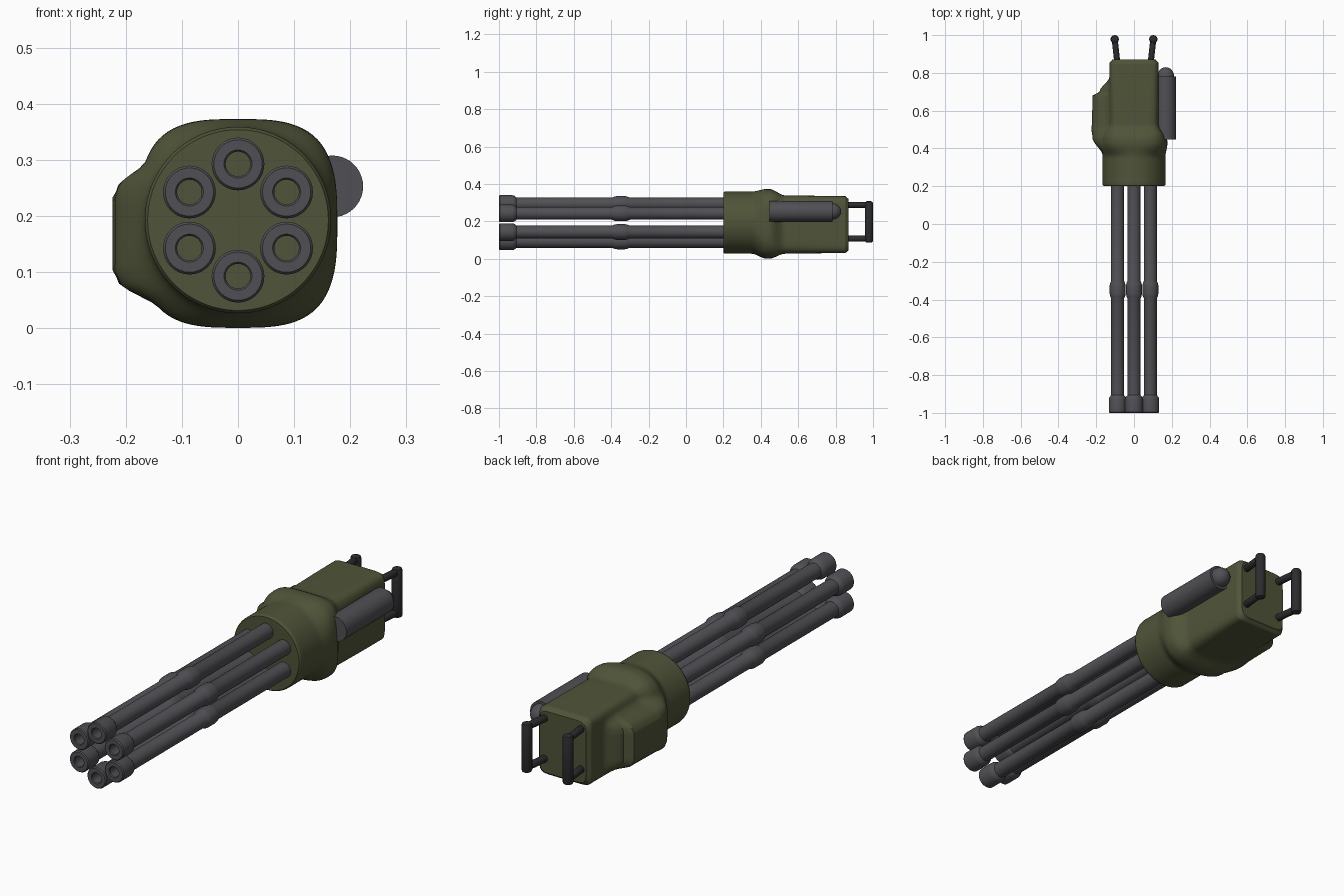
import bpy, bmesh, math
from mathutils import Vector

if "Cube" in bpy.data.objects:
    bpy.data.objects.remove(bpy.data.objects["Cube"])


def material(name, rgb):
    m = bpy.data.materials.new(name)
    m.diffuse_color = (*rgb, 1)
    m.use_nodes = True
    m.node_tree.nodes["Principled BSDF"].inputs["Base Color"].default_value = m.diffuse_color
    return m


GREEN = material("olive_paint", (0.08, 0.088, 0.04))
STEEL = material("gunmetal", (0.08, 0.08, 0.09))
BLACK = material("black_grip", (0.025, 0.025, 0.027))


def finish(name, bm, mat, angle=35):
    bmesh.ops.remove_doubles(bm, verts=bm.verts, dist=1e-5)
    bmesh.ops.recalc_face_normals(bm, faces=bm.faces)
    me = bpy.data.meshes.new(name)
    bm.to_mesh(me)
    bm.free()
    me.materials.append(mat)
    ob = bpy.data.objects.new(name, me)
    bpy.context.collection.objects.link(ob)
    bpy.ops.object.select_all(action='DESELECT')
    ob.select_set(True)
    bpy.context.view_layer.objects.active = ob
    bpy.ops.object.shade_smooth_by_angle(angle=math.radians(angle))
    return ob


def skin(bm, rings):
    for a, b in zip(rings, rings[1:]):
        n = len(a)
        for i in range(n):
            bm.faces.new((a[i], a[(i + 1) % n], b[(i + 1) % n], b[i]))


def lathe(name, profile, origin, axis, mat, seg=32):
    """Revolve (radius, distance along axis) points around an axis."""
    q = Vector(axis).to_track_quat('Z', 'Y')
    bm = bmesh.new()
    rings = []
    for r, h in profile:
        rings.append([bm.verts.new(Vector(origin) + q @ Vector(
            (r * math.cos(2 * math.pi * i / seg), r * math.sin(2 * math.pi * i / seg), h)))
            for i in range(seg)])
    skin(bm, rings)
    # collapse the poles and drop degenerate faces
    bmesh.ops.dissolve_degenerate(bm, dist=1e-6, edges=bm.edges)
    return finish(name, bm, mat)


def rod(name, a, b, r, mat):
    a, b = Vector(a), Vector(b)
    d = (b - a).length
    e = r * 0.5
    prof = [(0, 0), (r * 0.5, 0), (r * 0.87, e * 0.4), (r, e),
            (r, d - e), (r * 0.87, d - e * 0.4), (r * 0.5, d), (0, d)]
    return lathe(name, prof, a, b - a, mat, 20)


def table(keys, y):
    """Piecewise smooth interpolation of keyed rows."""
    if y <= keys[0][0]:
        return keys[0][1:]
    for k0, k1 in zip(keys, keys[1:]):
        if y <= k1[0]:
            t = (y - k0[0]) / (k1[0] - k0[0])
            t = t * t * (3 - 2 * t)
            return [p + (q - p) * t for p, q in zip(k0[1:], k1[1:])]
    return keys[-1][1:]


# Housing: round collar lofted through a swelling into a rounded box
# columns: y, half width, half height, centre z, squareness
SECTIONS = [(0.20, .161, .161, .193, 2), (0.208, .166, .166, .193, 2),
            (0.35, .166, .166, .193, 2), (0.43, .177, .186, .187, 3.1),
            (0.445, .176, .186, .187, 3.2), (0.53, .132, .156, .183, 6),
            (0.85, .130, .152, .183, 9), (0.87, .116, .138, .183, 8)]
# Side bulge on the left: strength along y and across z
BULGE_Y = [(.37, 0), (.46, .93), (.49, 1), (.68, .95), (.70, .55), (.78, 0)]
BULGE_Z = [(.062, 1), (.082, .88), (.13, 0)]

ys = [.20, .203, .206, .208] + [.22 + .01 * i for i in range(64)]
ys += [.855, .86, .865, .87]
bm = bmesh.new()
rings = []
N = 112
for y in ys:
    rx, rz, cz, n = table(SECTIONS, y)
    wy = table(BULGE_Y, y)[0]
    ring = []
    for i in range(N):
        t = 2 * math.pi * i / N
        c, s = math.cos(t), math.sin(t)
        k = (abs(c) ** n + abs(s) ** n) ** (-1 / n)
        x, z = rx * c * k, cz + rz * s * k
        if x < -0.07:
            x += (-0.224 - x) * wy * table(BULGE_Z, abs(z - .168))[0]
        ring.append(bm.verts.new((x, y, z)))
    rings.append(ring)
skin(bm, rings)
bm.faces.new(rings[0])
bm.faces.new(rings[-1])
finish("housing", bm, GREEN, 45)

# Six hollow barrels with muzzle collars and mid bands
BARREL = [(.022, 1.21), (.022, .004), (.025, 0), (.043, 0), (.047, .005), (.047, .072),
          (.044, .082), (.034, .094), (.034, .605), (.040, .618), (.042, .63),
          (.042, .675), (.040, .685), (.034, .70), (.034, 1.21)]
for i in range(6):
    a = math.radians(90 + 60 * i)
    lathe(f"barrel_{i + 1}", BARREL,
          (0.1 * math.cos(a), -1, 0.193 + 0.1 * math.sin(a)), (0, 1, 0), STEEL)

# Drive motor on the right side with a domed rear cap
dome = [(.044 * math.cos(math.radians(a)), .335 + .048 * math.sin(math.radians(a)))
        for a in range(0, 91, 15)]
lathe("side_motor", [(0, 0), (.055, 0), (.055, .335)] + dome,
      (.168, .447, .253), (0, 1, 0), STEEL, 40)

# Twin rear spade handles
for side, sx in (("left", -1), ("right", 1)):
    for part, z in (("lower", .108), ("upper", .288)):
        rod(f"{side}_handle_{part}_arm", (sx * .088, .85, z), (sx * .102, .977, z), .016, BLACK)
    rod(f"{side}_handle_grip", (sx * .102, .978, .086), (sx * .102, .978, .308), .022, BLACK)
